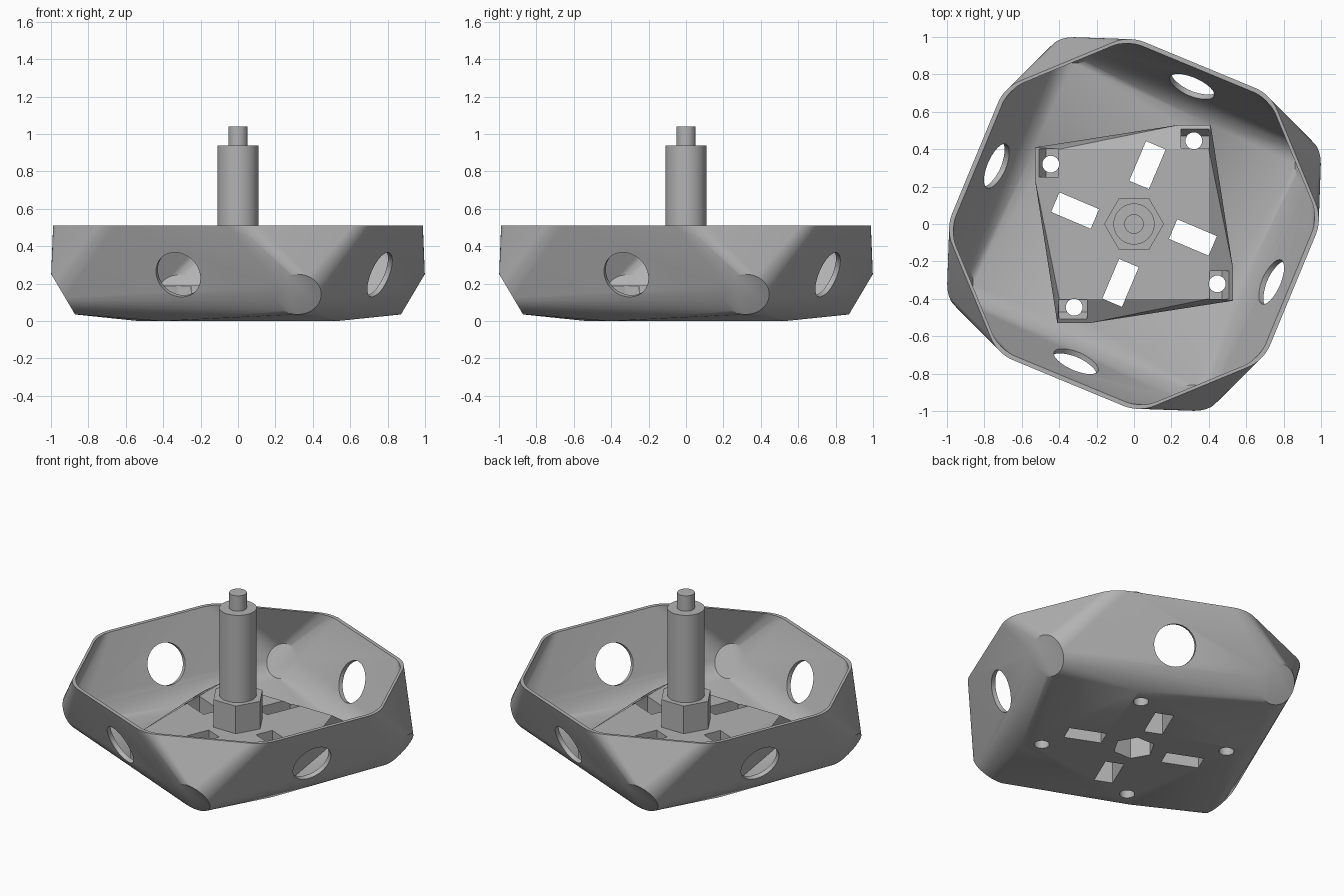
import bpy, bmesh, math
from mathutils import Vector, Matrix

if "Cube" in bpy.data.objects:
    bpy.data.objects.remove(bpy.data.objects["Cube"], do_unlink=True)

grey = bpy.data.materials.new("light grey plastic")
grey.use_nodes = True
grey.diffuse_color = (0.45, 0.45, 0.45, 1)
bsdf = next(n for n in grey.node_tree.nodes if n.type == "BSDF_PRINCIPLED")
bsdf.inputs["Base Color"].default_value = (0.45, 0.45, 0.45, 1)

QUARTERS = [Matrix.Rotation(k * math.pi / 2, 4, "Z") for k in range(4)]


def four(points):
    """Repeat points at each quarter turn."""
    return [m @ Vector(p) for m in QUARTERS for p in points]


def hull(name, *groups):
    """Object made of one convex hull per point group."""
    bm = bmesh.new()
    for pts in groups:
        verts = [bm.verts.new(p) for p in pts]
        res = bmesh.ops.convex_hull(bm, input=verts)
        loose = {v for v in res["geom_interior"] + res["geom_unused"]
                 if isinstance(v, bmesh.types.BMVert) and not v.link_faces}
        bmesh.ops.delete(bm, geom=list(loose), context="VERTS")
    bmesh.ops.dissolve_limit(bm, angle_limit=math.radians(0.3), verts=bm.verts, edges=bm.edges)
    bmesh.ops.recalc_face_normals(bm, faces=bm.faces)
    mesh = bpy.data.meshes.new(name)
    bm.to_mesh(mesh)
    bm.free()
    mesh.materials.append(grey)
    ob = bpy.data.objects.new(name, mesh)
    bpy.context.collection.objects.link(ob)
    return ob


def ring(center, axis, r, n=40):
    """Circle of points facing along an axis."""
    q = Vector(axis).to_track_quat("Z", "Y")
    return [Vector(center) + q @ Vector((r * math.cos(a), r * math.sin(a), 0))
            for a in (2 * math.pi * i / n for i in range(n))]


def rod(center, axis, r, back, front, n=40):
    """Point group for a cylinder or prism."""
    d = Vector(axis).normalized()
    c = Vector(center)
    return ring(c + d * back, axis, r, n) + ring(c + d * front, axis, r, n)


def cut(target, cutter):
    mod = target.modifiers.new("cut", "BOOLEAN")
    mod.operation = "DIFFERENCE"
    mod.solver = "EXACT"
    mod.object = cutter
    bpy.context.view_layer.objects.active = target
    bpy.ops.object.modifier_apply(modifier=mod.name)


def smooth(ob):
    bpy.ops.object.select_all(action="DESELECT")
    ob.select_set(True)
    bpy.context.view_layer.objects.active = ob
    bpy.ops.object.shade_smooth_by_angle(angle=math.radians(25))


def rim(inset, z, r=0.22):
    """Rounded octagon outline."""
    a, b = 0.92 - inset, 0.94 - inset
    r -= inset
    pts = []
    for k in range(8):
        # arc centre where two neighbouring walls meet
        t0, t1 = math.radians(22.5 + 45 * k), math.radians(67.5 + 45 * k)
        d0, d1 = ((b, a) if k % 2 == 0 else (a, b))
        d0, d1 = d0 - r, d1 - r
        s = math.sin(t1 - t0)
        cx = (d0 * math.sin(t1) - d1 * math.sin(t0)) / s
        cy = (d1 * math.cos(t0) - d0 * math.cos(t1)) / s
        for j in range(9):
            t = t0 + (t1 - t0) * j / 8
            pts.append(Vector((cx + r * math.cos(t), cy + r * math.sin(t), z)))
    return pts


PINWHEEL = [(0.41, 0.53), (0.24, 0.53)]


def pinwheel(z, scale=1.0):
    return four([(x * scale, y * scale, z) for x, y in PINWHEEL])


def shell(name, inset, floor, top):
    """Solid bowl: rim, four tilted corner discs and a floor."""
    axis = Vector((0, -0.86, -0.51)).normalized()
    disc = ring(Vector((0.32, -0.935, 0.143)) - axis * inset, axis, 0.125 - inset * 0.8)
    pts = rim(inset, 0.51) + four(disc) + pinwheel(floor)
    groups = [pts]
    if top > 0.51:
        groups = [pts + rim(inset, top)]
    return hull(name, *groups)


# Bowl with hollow inside
bowl = shell("bowl", 0, 0, 0.51)
hollow = shell("hollow_cutter", 0.024, 0.03, 0.53)
cut(bowl, hollow)

# Round windows through the tilted walls
window = rod((0.317, 0.752, 0.25), (0.383, 0.924, -0.36), 0.128, -0.12, 0.2)
windows = hull("window_cutter", *[[m @ p for p in window] for m in QUARTERS])
cut(bowl, windows)

# Raised platform on the floor
top = four([(0.4, 0.4, 0.19)])
platform = hull("platform", pinwheel(0.012, 0.99) + pinwheel(0.1) + top)

# Slots, screw holes and hexagonal recess
turn = Matrix.Rotation(math.radians(-23), 4, "Z")
slot = [turn @ Vector((x, y, z)) + Vector((0.315, -0.072, 0))
        for x in (-0.115, 0.115) for y in (-0.057, 0.057) for z in (-0.1, 0.3)]
screw = rod((0.32, 0.445, 0), (0, 0, 1), 0.045, -0.1, 0.3, 24)
through = hull("through_cutter",
               *[[m @ p for p in g] for g in (slot, screw) for m in QUARTERS],
               rod((0, 0, 0), (0, 0, 1), 0.125, -0.1, 0.3, 6))
cut(bowl, through)
cut(platform, through)

# Corner pockets with a sloping outer wall
pocket = [Vector((x, y, z)) for x in (0.25, 0.4)
          for y, z in ((0.405, 0.06), (0.47, 0.06), (0.518, 0.13), (0.518, 0.3), (0.405, 0.3))]
pockets = hull("pocket_cutter", *[[m @ p for p in pocket] for m in QUARTERS])
cut(platform, pockets)

# Central hexagonal base, post and pin
hex_base = hull("hex_base", rod((0, 0, 0), (0, 0, 1), 0.16, 0.17, 0.37, 6))
cut(hex_base, through)
post = hull("post", rod((0, 0, 0), (0, 0, 1), 0.11, 0.35, 0.94, 48))
pin = hull("pin", rod((0, 0, 0), (0, 0, 1), 0.052, 0.92, 1.04, 32))

for helper in (hollow, windows, through, pockets):
    bpy.data.objects.remove(helper, do_unlink=True)
for ob in (bowl, platform, hex_base, post, pin):
    smooth(ob)
